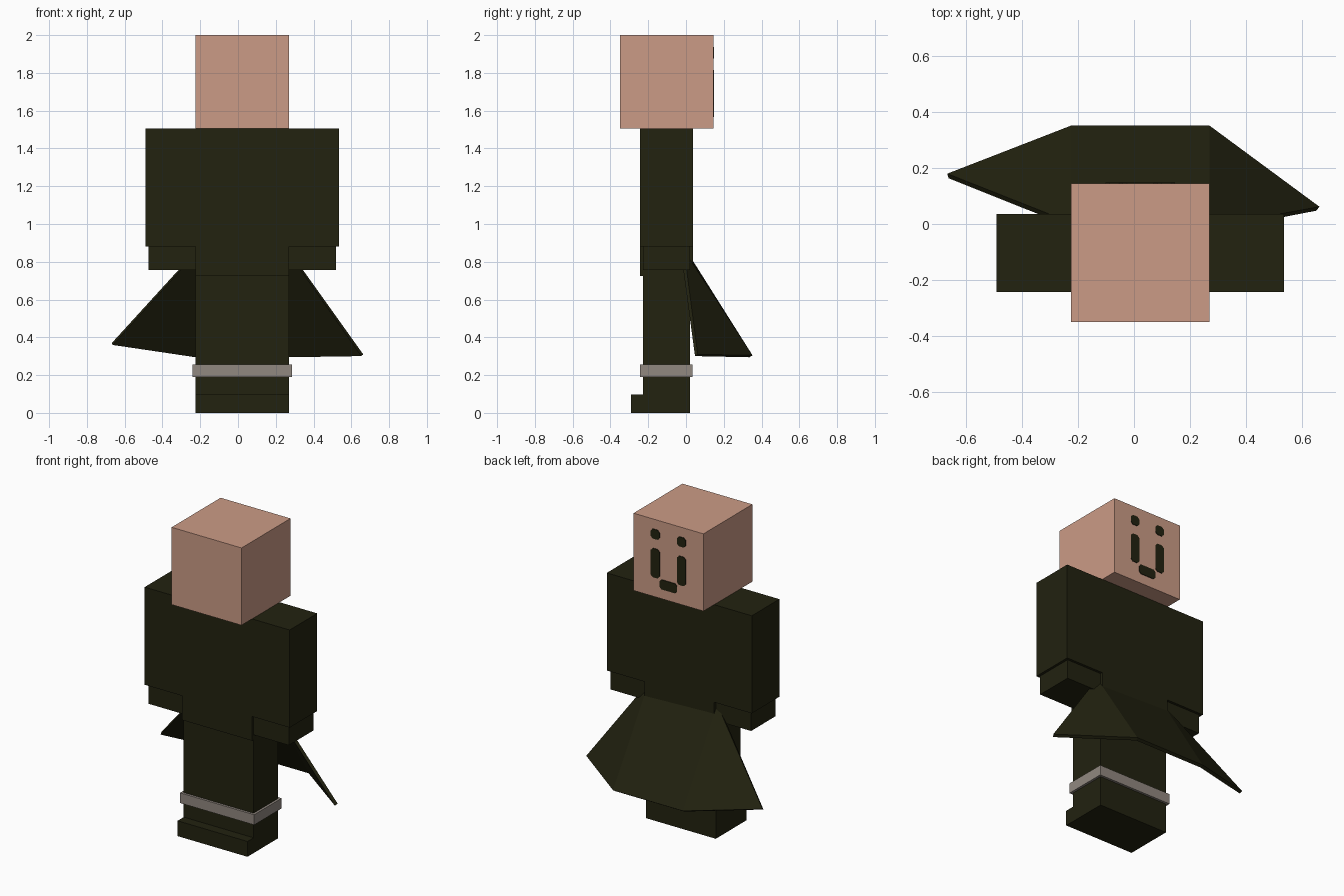
import bpy

if "Cube" in bpy.data.objects:
    bpy.data.objects.remove(bpy.data.objects["Cube"])


def material(name, rgb):
    m = bpy.data.materials.new(name)
    m.diffuse_color = (*rgb, 1)
    m.use_nodes = True
    m.node_tree.nodes["Principled BSDF"].inputs["Base Color"].default_value = m.diffuse_color
    return m


skin = material("skin", (0.60, 0.33, 0.24))
cloth = material("dark_olive", (0.016, 0.016, 0.005))
grey = material("warm_grey", (0.283, 0.246, 0.216))


def mesh_object(name, verts, faces, mat):
    me = bpy.data.meshes.new(name)
    me.from_pydata(verts, [], faces)
    me.materials.append(mat)
    ob = bpy.data.objects.new(name, me)
    bpy.context.collection.objects.link(ob)
    return ob


def box(name, xs, ys, zs, mat):
    verts = [(x, y, z) for z in zs for y in ys for x in xs]
    faces = [(0, 2, 3, 1), (4, 5, 7, 6), (0, 1, 5, 4),
             (2, 6, 7, 3), (0, 4, 6, 2), (1, 3, 7, 5)]
    return mesh_object(name, verts, faces, mat)


X0, X1 = -0.225, 0.27       # shared body width
body_y = (-0.243, 0.036)    # coat depth
leg_y = (-0.228, 0.02)      # limb depth

# Head and body
box("head", (X0, X1), (-0.35, 0.145), (1.505, 2.0), skin)
box("torso", (X0, X1), body_y, (0.725, 1.505), cloth)
box("legs", (X0, X1), leg_y, (0, 0.73), cloth)
box("toes", (X0, X1), (-0.29, leg_y[0]), (0, 0.098), cloth)
box("leg_band", (X0 - 0.015, X1 + 0.015), (-0.243, 0.035), (0.19, 0.255), grey)

# Sleeves and hands on both sides
for side, edge, s in (("left", X0, -1), ("right", X1, 1)):
    sleeve_x = sorted((edge, edge + s * 0.266))
    hand_x = sorted((edge, edge + s * 0.25))
    box(side + "_sleeve", sleeve_x, body_y, (0.88, 1.505), cloth)
    box(side + "_hand", hand_x, leg_y, (0.757, 0.88), cloth)

# Flared cape: centre panel with a triangular wing on each side
cape = mesh_object("cape", [
    (X0, 0.005, 0.855), (X1, -0.01, 0.86),
    (X1, 0.352, 0.305), (X0, 0.352, 0.305),
    (-0.668, 0.18, 0.37), (0.663, 0.062, 0.31)],
    [(0, 1, 2, 3), (0, 3, 4), (2, 1, 5)], cloth)
solid = cape.modifiers.new("thickness", 'SOLIDIFY')
solid.thickness = 0.02
solid.offset = -1


# Face features as thin plates with clipped corners, on an 8 x 8 grid
def face_plate(name, col, row, w, h):
    p = 0.495 / 8
    c = 0.014
    xa, xb = X1 - (col + w) * p, X1 - col * p
    zb, za = 2.0 - row * p, 2.0 - (row + h) * p
    ring = [(xa + c, za), (xb - c, za), (xb, za + c), (xb, zb - c),
            (xb - c, zb), (xa + c, zb), (xa, zb - c), (xa, za + c)]
    y0, y1 = 0.145, 0.149
    verts = [(x, y0, z) for x, z in ring] + [(x, y1, z) for x, z in ring]
    faces = [tuple(range(8)), tuple(range(15, 7, -1))]
    faces += [(i, i + 8, (i + 1) % 8 + 8, (i + 1) % 8) for i in range(8)]
    mesh_object(name, verts, faces, cloth)


for side, col in (("right", 2), ("left", 5)):
    face_plate(side + "_eye", col, 1, 1, 1)
    face_plate(side + "_cheek_bar", col, 3, 1, 3)
face_plate("mouth", 3, 6, 2, 1)
